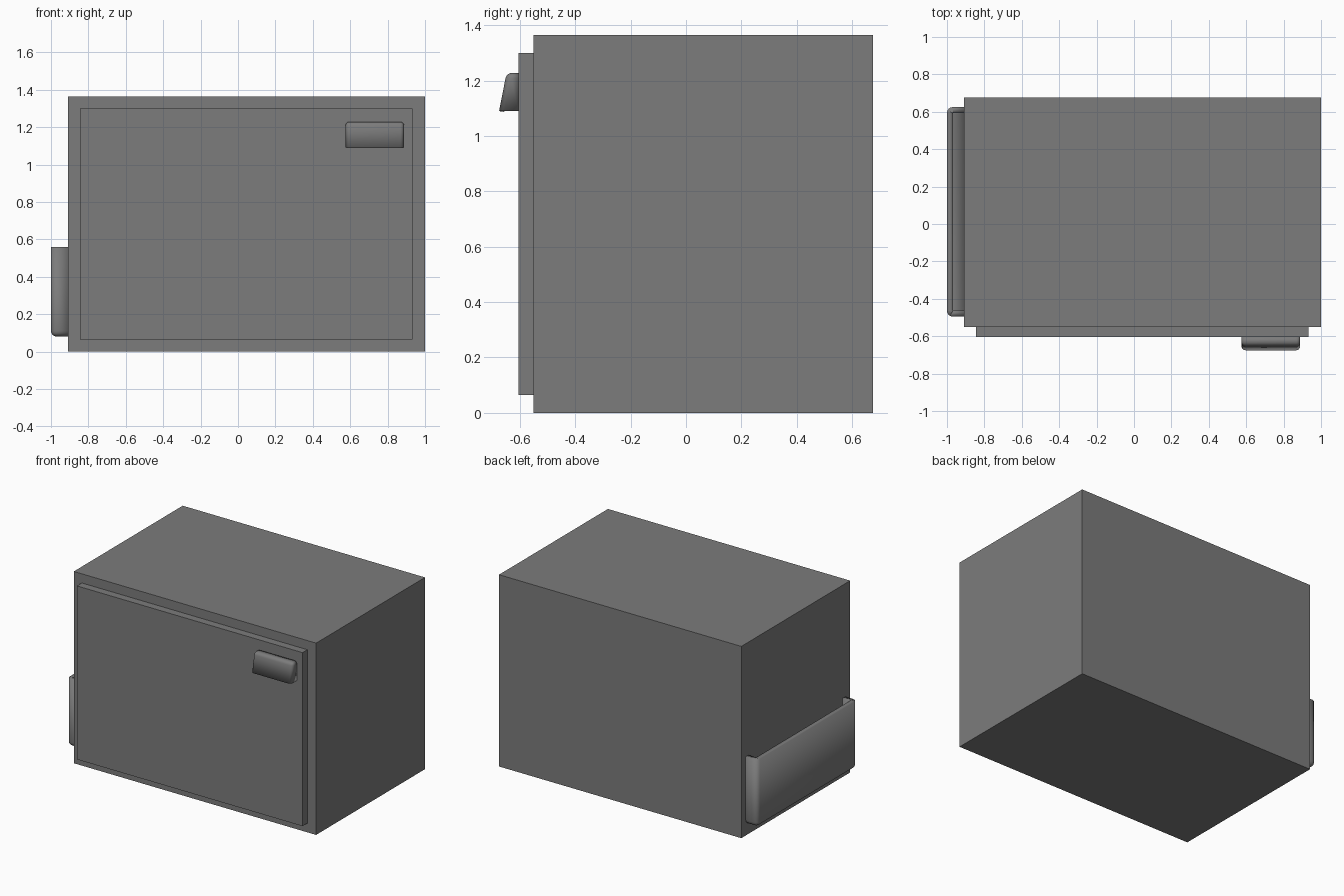
import bpy
import bmesh

cube = bpy.data.objects.get("Cube")
if cube:
    bpy.data.objects.remove(cube, do_unlink=True)

# Single grey finish
grey = bpy.data.materials.new("mid grey")
grey.use_nodes = True
colour = (0.2, 0.2, 0.2, 1)
grey.diffuse_color = colour
grey.node_tree.nodes["Principled BSDF"].inputs["Base Color"].default_value = colour


def box(name, lo, hi):
    """Closed box between two corners, returned with its mesh still in bmesh form."""
    bm = bmesh.new()
    bmesh.ops.create_cube(bm, size=1)
    for v in bm.verts:
        for i in range(3):
            v.co[i] = hi[i] if v.co[i] > 0 else lo[i]
    return name, bm


def finish(name, bm):
    mesh = bpy.data.meshes.new(name)
    bm.to_mesh(mesh)
    bm.free()
    mesh.materials.append(grey)
    obj = bpy.data.objects.new(name, mesh)
    bpy.context.collection.objects.link(obj)
    return obj


def open_shell(name, bm, open_dirs, radius, thickness):
    """Remove the sides facing open_dirs, round the other edges, add thickness inward."""
    bm.normal_update()
    gone = [f for f in bm.faces
            if any(f.normal[axis] * sign > 0.9 for axis, sign in open_dirs)]
    bmesh.ops.delete(bm, geom=gone, context="FACES")
    inner = [e for e in bm.edges if len(e.link_faces) == 2]
    bmesh.ops.bevel(bm, geom=inner, offset=radius, segments=4,
                    profile=0.5, affect="EDGES")
    obj = finish(name, bm)
    solid = obj.modifiers.new("wall", "SOLIDIFY")
    solid.thickness = thickness
    solid.offset = -1
    solid.use_even_offset = True
    bpy.ops.object.select_all(action="DESELECT")
    obj.select_set(True)
    bpy.context.view_layer.objects.active = obj
    bpy.ops.object.shade_smooth_by_angle(angle=0.6)
    return obj


# Cabinet body and raised door
finish(*box("cabinet_body", (-0.908, -0.55, 0), (1, 0.675, 1.365)))
finish(*box("front_door", (-0.845, -0.605, 0.065), (0.932, -0.55, 1.3)))

# Side pocket: open on top and against the cabinet
name, bm = box("side_pocket", (-1, -0.495, 0.08), (-0.908, 0.625, 0.56))
open_shell(name, bm, [(2, 1), (0, 1)], 0.03, 0.032)

# Cup handle: open underneath and against the door, leaning outward at the bottom
name, bm = box("door_handle", (0.575, -0.675, 1.09), (0.888, -0.605, 1.228))
for v in bm.verts:
    if v.co.z > 1.2 and v.co.y < -0.65:
        v.co.y += 0.027
open_shell(name, bm, [(2, -1), (1, 1)], 0.02, 0.015)
